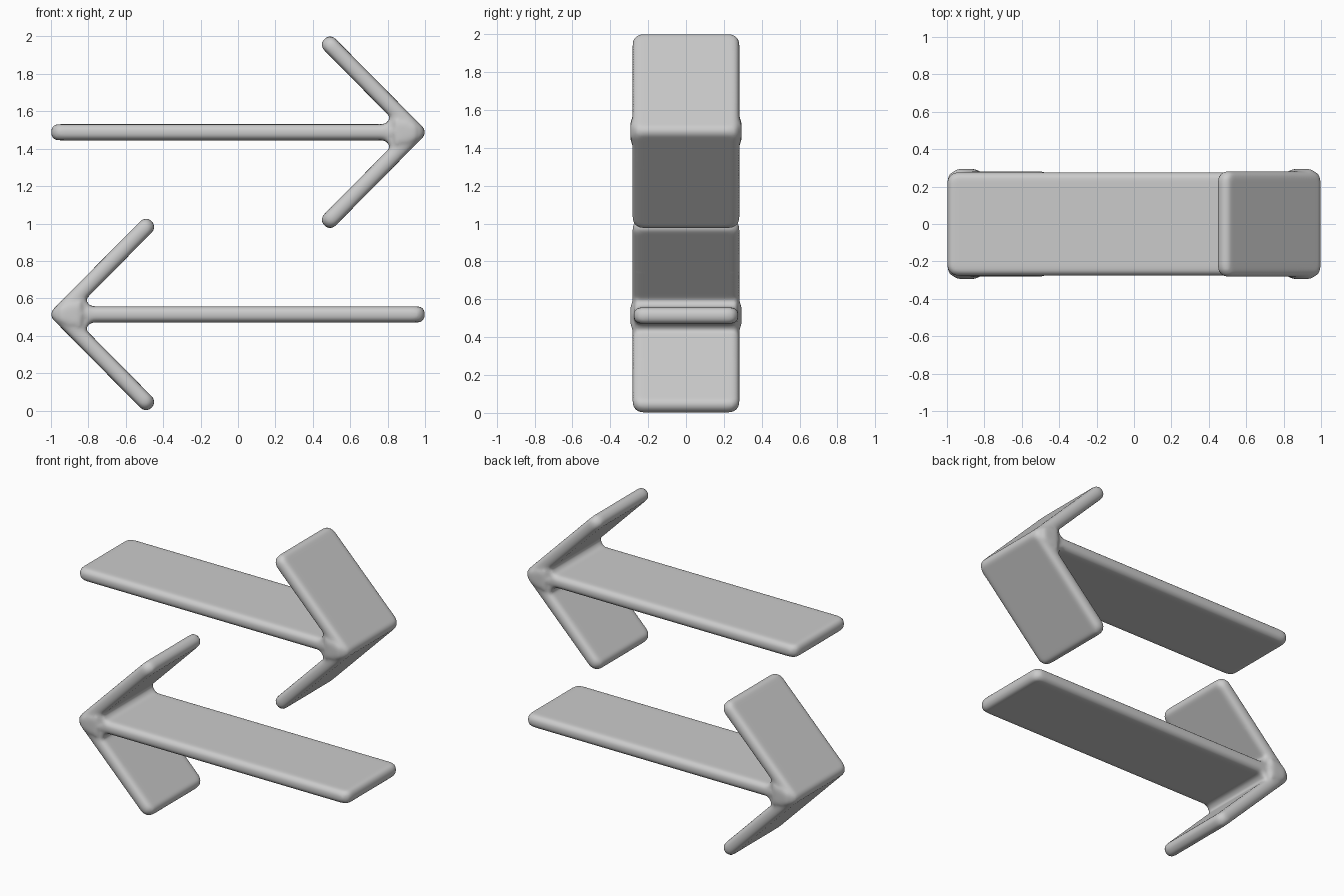
import bpy
import bmesh
from math import radians, hypot, atan2
from mathutils import Matrix, Vector

default = bpy.data.objects.get("Cube")
if default:
    bpy.data.objects.remove(default, do_unlink=True)

THICK = 0.086

grey = bpy.data.materials.new("plain grey")
grey.use_nodes = True
colour = (0.6, 0.6, 0.6, 1)
grey.diffuse_color = colour
grey.node_tree.nodes["Principled BSDF"].inputs["Base Color"].default_value = colour


def slab(target, start, end, half_width):
    """Pillow-edged plate whose centre line runs from start to end in x, z."""
    dx, dz = end[0] - start[0], end[1] - start[1]
    length = hypot(dx, dz) + THICK
    bm = bmesh.new()
    bmesh.ops.create_cube(bm, size=1)
    bmesh.ops.scale(bm, verts=bm.verts, vec=(length, half_width * 2, THICK))
    corners = [e for e in bm.edges
               if abs(e.verts[0].co.z - e.verts[1].co.z) > THICK / 2]
    bmesh.ops.bevel(bm, geom=corners, offset=0.055, segments=5,
                    profile=0.5, affect='EDGES')
    rims = [e for e in bm.edges if abs(e.verts[0].co.z - e.verts[1].co.z) < 1e-4]
    bmesh.ops.bevel(bm, geom=rims, offset=0.036, segments=4,
                    profile=0.5, affect='EDGES')
    middle = Vector(((start[0] + end[0]) / 2, 0, (start[1] + end[1]) / 2))
    bm.transform(Matrix.Translation(middle) @ Matrix.Rotation(-atan2(dz, dx), 4, 'Y'))
    append(target, bm)


def hub(target, profile, half_width):
    """Prism that fills the joint between the shaft and the two barbs."""
    bm = bmesh.new()
    face = bm.faces.new([bm.verts.new((x, -half_width, z)) for x, z in profile])
    extruded = bmesh.ops.extrude_face_region(bm, geom=[face])["geom"]
    bmesh.ops.translate(bm, vec=(0, half_width * 2, 0),
                        verts=[v for v in extruded if isinstance(v, bmesh.types.BMVert)])
    bmesh.ops.recalc_face_normals(bm, faces=bm.faces)
    append(target, bm)


def append(target, bm):
    part = bpy.data.meshes.new("part")
    bm.to_mesh(part)
    bm.free()
    target.from_mesh(part)
    bpy.data.meshes.remove(part)


def arrow(name, height, turn):
    bm = bmesh.new()
    # shaft and two swept-back barbs
    slab(bm, (-0.957, 0), (0.93, 0), 0.277)
    for side in (1, -1):
        slab(bm, (0.955, 0), (0.492, side * 0.468), 0.283)
    # webbed joint behind the tip
    hub(bm, [(0.79, -0.04), (0.815, -0.08), (0.95, 0), (0.815, 0.08), (0.79, 0.04)], 0.272)
    hub(bm, [(0.84, -0.06), (0.95, -0.035), (0.95, 0.035), (0.84, 0.06)], 0.294)
    mesh = bpy.data.meshes.new(name)
    bm.to_mesh(mesh)
    bm.free()
    mesh.materials.append(grey)
    obj = bpy.data.objects.new(name, mesh)
    bpy.context.collection.objects.link(obj)
    obj.location.z = height
    obj.rotation_euler.y = radians(turn)
    # fuse the plates into one soft skin
    fuse = obj.modifiers.new("fuse", 'REMESH')
    fuse.mode = 'VOXEL'
    fuse.voxel_size = 0.013
    fuse.use_smooth_shade = True
    soften = obj.modifiers.new("soften", 'SMOOTH')
    soften.factor = 0.5
    soften.iterations = 6


arrow("upper_arrow", 1.488, 0)
arrow("lower_arrow", 0.514, 180)
